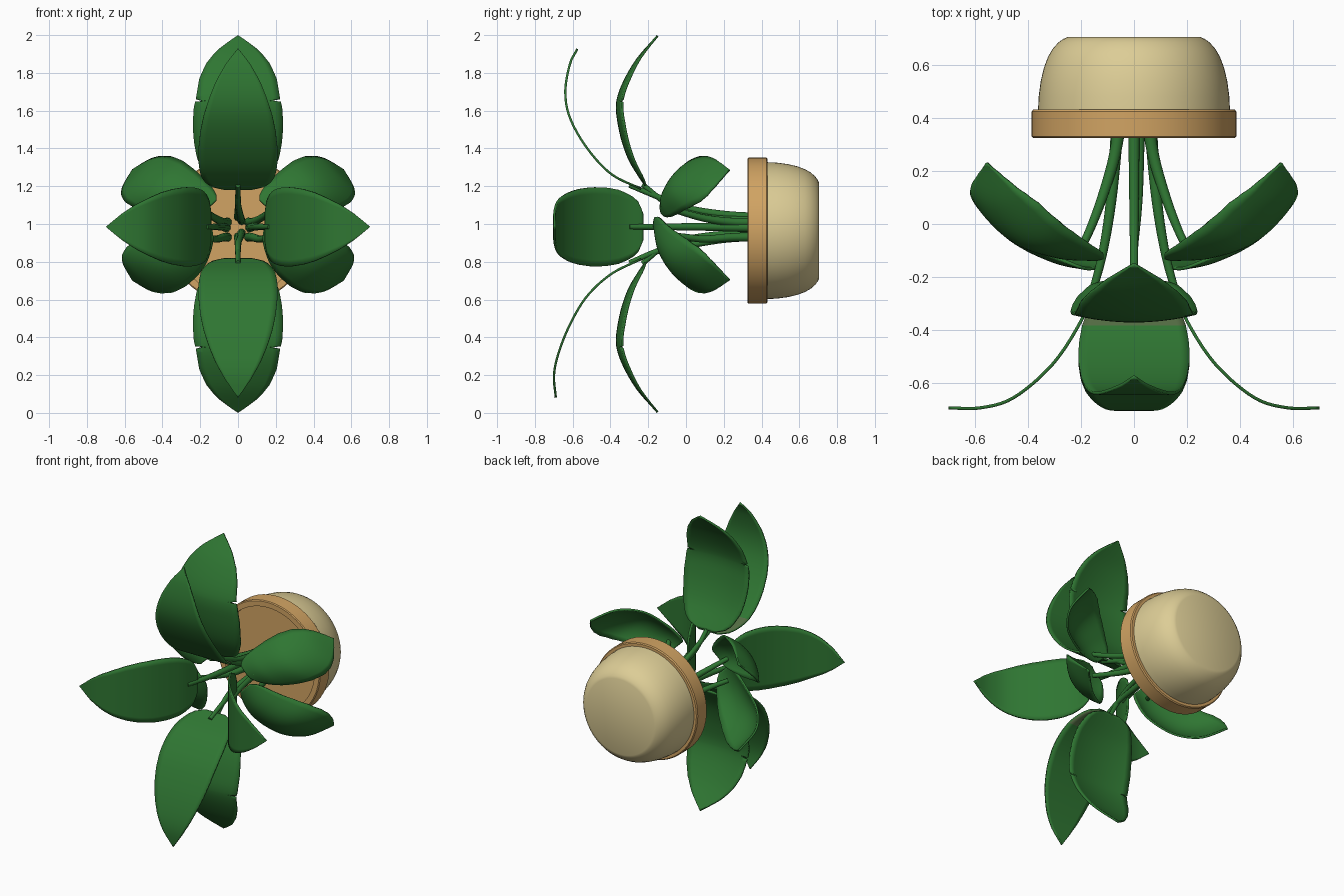
import bpy, bmesh, math
from mathutils import Vector

if "Cube" in bpy.data.objects:
    bpy.data.objects.remove(bpy.data.objects["Cube"])


def material(name, rgb):
    m = bpy.data.materials.new(name)
    m.diffuse_color = (*rgb, 1)
    m.use_nodes = True
    m.node_tree.nodes["Principled BSDF"].inputs["Base Color"].default_value = m.diffuse_color
    return m


GREEN = material("leaf green", (0.028, 0.180, 0.032))
OLIVE = material("olive leaf base", (0.085, 0.145, 0.055))
CREAM = material("cream pot", (0.72, 0.61, 0.305))
TAN = material("tan rim", (0.64, 0.37, 0.125))


def finish(name, bm, mats, angle=40):
    me = bpy.data.meshes.new(name)
    bm.to_mesh(me)
    bm.free()
    ob = bpy.data.objects.new(name, me)
    bpy.context.collection.objects.link(ob)
    for m in mats:
        me.materials.append(m)
    bpy.ops.object.select_all(action='DESELECT')
    ob.select_set(True)
    bpy.context.view_layer.objects.active = ob
    bpy.ops.object.shade_smooth_by_angle(angle=math.radians(angle))
    return ob


def smooth_path(pts, ts):
    """Points at fractions ts of the length of a smooth curve through pts."""
    p = [Vector(q) for q in pts]
    p = [2 * p[0] - p[1]] + p + [2 * p[-1] - p[-2]]
    dense = []
    for i in range(1, len(p) - 2):
        a, b, c, d = p[i - 1:i + 3]
        for k in range(12):
            u = k / 12
            dense.append(0.5 * (2 * b + (c - a) * u + (2 * a - 5 * b + 4 * c - d) * u * u
                                + (3 * b - a - 3 * c + d) * u ** 3))
    dense.append(p[-2])
    cum = [0]
    for a, b in zip(dense, dense[1:]):
        cum.append(cum[-1] + (b - a).length)
    out = []
    for t in ts:
        s, i = t * cum[-1], 0
        while i < len(cum) - 2 and cum[i + 1] < s:
            i += 1
        out.append(dense[i].lerp(dense[i + 1], (s - cum[i]) / (cum[i + 1] - cum[i])))
    return out


def half_width(outline, t):
    for (t0, w0), (t1, w1) in zip(outline, outline[1:]):
        if t <= t1:
            return w0 + (w1 - w0) * (t - t0) / (t1 - t0)
    return 0


def leaf(name, rib, across, outline, cup=0.0, notch=None, olive=0.0):
    ts = sorted({i / 28 for i in range(29)} | {0.015, 0.98}
                | ({notch - .012, notch, notch + .012} if notch else set()))
    across = Vector(across).normalized()
    bm = bmesh.new()
    rows, cols = [], 12
    wmax = max(w for _, w in outline)
    for t, c in zip(ts, smooth_path(rib, ts)):
        w = half_width(outline, t)
        row = []
        for j in range(cols + 1):
            s = 2 * j / cols - 1
            # small tear in both edges
            k = 0.75 if (t == notch and abs(s) == 1) else 1
            x = s * k * w
            row.append(bm.verts.new(c + across * x + Vector((0, cup * (x / wmax) ** 2, 0))))
        rows.append(row)
    for i in range(len(rows) - 1):
        for j in range(cols):
            f = bm.faces.new((rows[i][j], rows[i][j + 1], rows[i + 1][j + 1], rows[i + 1][j]))
            f.material_index = 1 if ts[i + 1] < olive else 0
    bmesh.ops.remove_doubles(bm, verts=bm.verts, dist=1e-5)
    bm.normal_update()
    if sum(f.normal.y * f.calc_area() for f in bm.faces) > 0:
        bmesh.ops.reverse_faces(bm, faces=bm.faces)
    ob = finish(name, bm, [GREEN, GREEN, OLIVE])
    mod = ob.modifiers.new("thickness", 'SOLIDIFY')
    mod.thickness = 0.012
    mod.offset = -1
    mod.material_offset = 1
    return ob


def stem(name, pts, r=0.02):
    n, sides = 16, 10
    c = smooth_path(pts, [i / n for i in range(n + 1)])
    bm = bmesh.new()
    rings = []
    for i, p in enumerate(c):
        d = (c[min(i + 1, n)] - c[max(i - 1, 0)]).normalized()
        u = d.cross(Vector((0.3, 0, 1))).normalized()
        v = d.cross(u)
        rr = r * (1.15 - 0.5 * i / n)
        rings.append([bm.verts.new(p + rr * (u * math.cos(a) + v * math.sin(a)))
                      for a in (2 * math.pi * k / sides for k in range(sides))])
    for a, b in zip(rings, rings[1:]):
        for k in range(sides):
            bm.faces.new((a[k], a[(k + 1) % sides], b[(k + 1) % sides], b[k]))
    bm.faces.new(rings[0])
    bm.faces.new(rings[-1])
    bmesh.ops.recalc_face_normals(bm, faces=bm.faces)
    return finish(name, bm, [GREEN])


def lathe(name, profile, mat, closed=False, n=64):
    """Spin (y, radius) points round the pot's lying axis."""
    bm = bmesh.new()
    rings = [[bm.verts.new((r * math.cos(a), y, 0.965 + r * math.sin(a)))
              for a in (2 * math.pi * k / n for k in range(n))] for y, r in profile]
    pairs = list(zip(rings, rings[1:])) + ([(rings[-1], rings[0])] if closed else [])
    for a, b in pairs:
        for k in range(n):
            bm.faces.new((a[k], a[(k + 1) % n], b[(k + 1) % n], b[k]))
    if not closed:
        bm.faces.new(rings[0])
        bm.faces.new(rings[-1])
    bmesh.ops.recalc_face_normals(bm, faces=bm.faces)
    return finish(name, bm, [mat], 35)


# Pot lying on its side, with rim and soil
lathe("pot_body", [(0.41, 0.363), (0.48, 0.360), (0.54, 0.352), (0.59, 0.340), (0.63, 0.325),
                   (0.66, 0.308), (0.685, 0.286), (0.698, 0.268), (0.705, 0.253)], CREAM)
lathe("pot_rim", [(0.325, 0.345), (0.325, 0.380), (0.330, 0.386), (0.425, 0.386),
                  (0.432, 0.380), (0.432, 0.345)], TAN, closed=True)
lathe("pot_soil", [(0.355, 0.35), (0.42, 0.35)], TAN)

# Leaf outlines: (fraction of length, half width)
FRONT = [(0, .07), (.03, .13), (.08, .165), (.17, .195), (.27, .208), (.38, .21), (.5, .2),
         (.6, .183), (.7, .155), (.8, .118), (.9, .066), (1, 0)]
OUTER = [(0, .06), (.03, .13), (.08, .175), (.19, .217), (.3, .234), (.4, .24), (.5, .234),
         (.56, .222), (.68, .205), (.78, .17), (.88, .112), (.95, .05), (1, 0)]
DIAG = [(0, .05), (.04, .085), (.1, .11), (.2, .14), (.33, .165), (.46, .178), (.6, .172),
        (.72, .145), (.84, .10), (.93, .05), (1, 0)]

# Upper and lower leaves, mirrored about z = 1
OUT_RIB = [(-.22, .20), (-.31, .35), (-.36, .52), (-.365, .67), (-.28, .85), (-.155, 1.0)]
TOP_RIB = [(-.24, .18), (-.40, .26), (-.53, .40), (-.62, .56), (-.645, .70), (-.62, .85), (-.58, .93)]
LOW_RIB = [(-.24, .18), (-.40, .26), (-.53, .38), (-.62, .53), (-.68, .68), (-.705, .80), (-.695, .92)]
for tag, s, rib in (("upper", 1, TOP_RIB), ("lower", -1, LOW_RIB)):
    leaf(tag + "_outer_leaf", [(0, y, 1 + s * z) for y, z in OUT_RIB], (1, 0, 0), OUTER,
         cup=0.03, notch=0.54)
    leaf(tag + "_front_leaf", [(0, y, 1 + s * z) for y, z in rib], (1, 0, 0), FRONT, olive=0.2)
    h = 0.985
    stem(tag + "_front_stem", [(0, .40, h + s * .05), (0, .2, h + s * .065), (0, .0, h + s * .10),
                               (0, -.14, 1 + s * .14), (0, -.30, 1 + s * .205)], 0.02)
    stem(tag + "_outer_stem", [(0.02, .40, h + s * .03), (0.015, .1, h + s * .05),
                               (0, -.10, 1 + s * .11), (0, -.23, 1 + s * .21)], 0.02)

# Side leaves and the four diagonal leaves
DIAG_UP = [(.15, -.14, 1.09), (.28, -.13, 1.14), (.42, -.075, 1.21), (.52, .06, 1.26), (.56, .23, 1.29)]
DIAG_LOW = [(.17, -.175, 1.0), (.28, -.15, .88), (.42, -.075, .785), (.52, .06, .73), (.56, .23, .70)]
SIDE_RIB = [(.14, -.23), (.19, -.36), (.30, -.53), (.45, -.66), (.58, -.70), (.70, -.70)]
for tag, s in (("right", 1), ("left", -1)):
    leaf(tag + "_side_leaf", [(s * x, y, .985) for x, y in SIDE_RIB], (0, 0, 1), FRONT)
    leaf(tag + "_upper_diagonal_leaf", [(s * x, y, z) for x, y, z in DIAG_UP], (s, 0, -1), DIAG, cup=.09)
    leaf(tag + "_lower_diagonal_leaf", [(s * x, y, z) for x, y, z in DIAG_LOW], (s, 0, 1), DIAG, cup=.09)
    stem(tag + "_side_stem", [(s * .06, .40, .98), (s * .085, .1, .985), (s * .12, -.12, .985),
                              (s * .17, -.30, .985)], 0.022)
    for level, z0, z1, z2 in (("upper", 1.01, 1.03, 1.10), ("lower", .93, .92, .95)):
        stem(f"{tag}_{level}_diagonal_stem", [(s * .05, .40, z0), (s * .075, .25, z0),
             (s * .12, .10, z1), (s * .17, -.03, (z1 + z2) / 2), (s * .22, -.13, z2)], 0.022)
